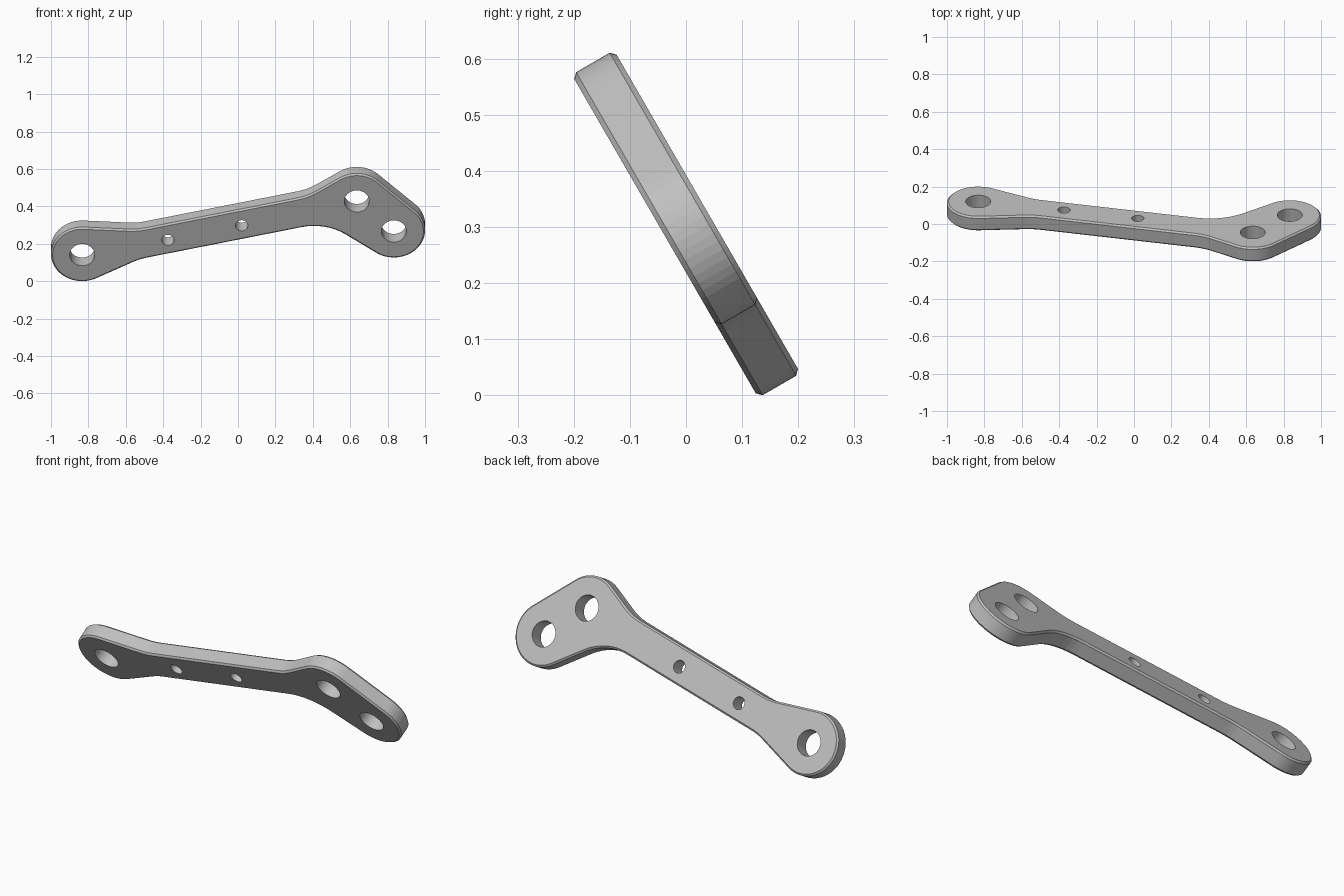
import bpy, bmesh
from math import acos, atan, atan2, ceil, cos, hypot, pi, radians, sin

if "Cube" in bpy.data.objects:
    bpy.data.objects.remove(bpy.data.objects["Cube"])

HALF, CHAMFER = 0.0435, 0.009      # half thickness, edge chamfer
END_R, FILLET_R = 0.167, 0.30      # rounded lobes, neck fillets
SLOPE = 0.2275                     # slope of the straight bar
BAR_ANGLE = atan(SLOPE)


def neck(x, offset, side):
    """Concave fillet circle touching a bar edge at x (side +1 top, -1 bottom)."""
    y = offset + SLOPE * x
    return (x - side * FILLET_R * sin(BAR_ANGLE),
            y + side * FILLET_R * cos(BAR_ANGLE), -FILLET_R)


# Counter-clockwise chain of circles; negative radius means concave
LOBES = [(-0.833, -0.166), (0.833, -0.02), (0.635, 0.165)]
left_lobe, right_lobe, upper_lobe = [(x, y, END_R) for x, y in LOBES]
CHAIN = [left_lobe, neck(-0.49, -0.077, -1), neck(0.34, -0.077, -1),
         right_lobe, upper_lobe, neck(0.32, 0.109, 1), neck(-0.50, 0.109, 1)]
HOLES = [(x, y, 0.067) for x, y in LOBES] + [(-0.375, -0.075, 0.033), (0.02, 0.015, 0.033)]


def outline(inset):
    """Arcs of the chain joined by their common tangents."""
    chain = [(x, y, r - inset) for x, y, r in CHAIN]
    leave = []
    for a, b in zip(chain, chain[1:] + chain[:1]):
        dx, dy = b[0] - a[0], b[1] - a[1]
        leave.append(atan2(dy, dx) - acos((a[2] - b[2]) / hypot(dx, dy)))
    points = []
    for i, (x, y, r) in enumerate(chain):
        start, turn = leave[i - 1], leave[i] - leave[i - 1]
        turn = turn % (2 * pi) if r > 0 else -((-turn) % (2 * pi))
        steps = max(2, ceil(abs(turn) / radians(6) - 0.001))
        for k in range(steps + 1):
            t = start + turn * k / steps
            points.append((x + r * cos(t), y + r * sin(t)))
    return points


def circle(x, y, r, n=32):
    return [(x + r * cos(2 * pi * k / n), y + r * sin(2 * pi * k / n)) for k in range(n)]


bm = bmesh.new()


def ring(points, z):
    return [bm.verts.new((x, y, z)) for x, y in points]


def bridge(low, high):
    n = len(low)
    for i in range(n):
        j = (i + 1) % n
        bm.faces.new((low[i], low[j], high[j], high[i]))


# Chamfered rim
full, small = outline(0), outline(CHAMFER)
rim = [ring(small, -HALF), ring(full, -HALF + CHAMFER),
       ring(full, HALF - CHAMFER), ring(small, HALF)]
for low, high in zip(rim, rim[1:]):
    bridge(low, high)

# Hole walls
bottom_loops, top_loops = [rim[0]], [rim[-1]]
for hole in HOLES:
    low, high = ring(circle(*hole), -HALF), ring(circle(*hole), HALF)
    bridge(high, low)
    bottom_loops.append(low)
    top_loops.append(high)

# Flat faces pierced by the holes
for loops, direction in ((bottom_loops, -1), (top_loops, 1)):
    edges = [bm.edges.get((loop[i - 1], loop[i])) for loop in loops for i in range(len(loop))]
    bmesh.ops.triangle_fill(bm, use_beauty=True, edges=edges, normal=(0, 0, direction))
bmesh.ops.recalc_face_normals(bm, faces=bm.faces)

mesh = bpy.data.meshes.new("bracket_plate")
bm.to_mesh(mesh)
bm.free()

# Single plain grey
grey = bpy.data.materials.new("light_grey")
grey.use_nodes = True
colour = (0.53, 0.53, 0.53, 1)
grey.diffuse_color = colour
grey.node_tree.nodes["Principled BSDF"].inputs["Base Color"].default_value = colour
mesh.materials.append(grey)

# Plate leans forward over its lower edge
plate = bpy.data.objects.new("bracket_plate", mesh)
plate.rotation_euler = (radians(120), 0, 0)
plate.location = (0, 0, 0.306)
bpy.context.collection.objects.link(plate)
